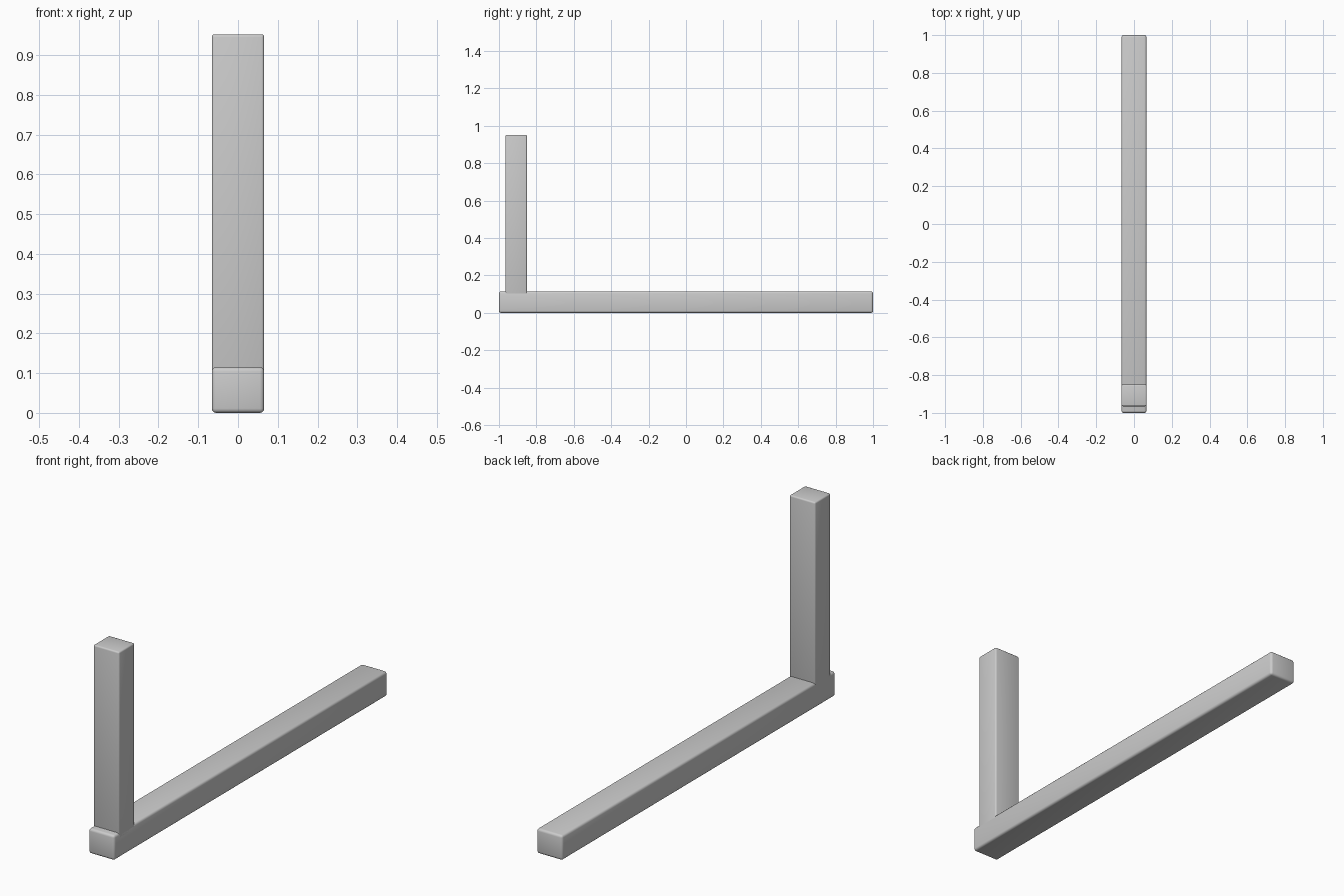
import bpy

if "Cube" in bpy.data.objects:
    bpy.data.objects.remove(bpy.data.objects["Cube"])


def rounded_bar(name, lo, hi, radius):
    """Box between two corners with small rounded edges."""
    size = [b - a for a, b in zip(lo, hi)]
    centre = [(a + b) / 2 for a, b in zip(lo, hi)]
    bpy.ops.mesh.primitive_cube_add(size=1, location=centre)
    bar = bpy.context.object
    bar.name = name
    bar.scale = size
    bpy.ops.object.transform_apply(location=False, rotation=False, scale=True)
    bevel = bar.modifiers.new("rounded_edges", 'BEVEL')
    bevel.width = radius
    bevel.segments = 3
    bpy.ops.object.modifier_apply(modifier=bevel.name)
    bpy.ops.object.shade_smooth_by_angle(angle=0.7)
    return bar


HALF_WIDTH = 0.066

# Long bar lying on the ground
rounded_bar("base_bar", (-HALF_WIDTH, -1.0, 0.0), (HALF_WIDTH, 1.0, 0.115), 0.011)

# Upright post near the front end, sunk into the bar
rounded_bar("upright_post", (-HALF_WIDTH, -0.965, 0.085), (HALF_WIDTH, -0.85, 0.952), 0.007)
